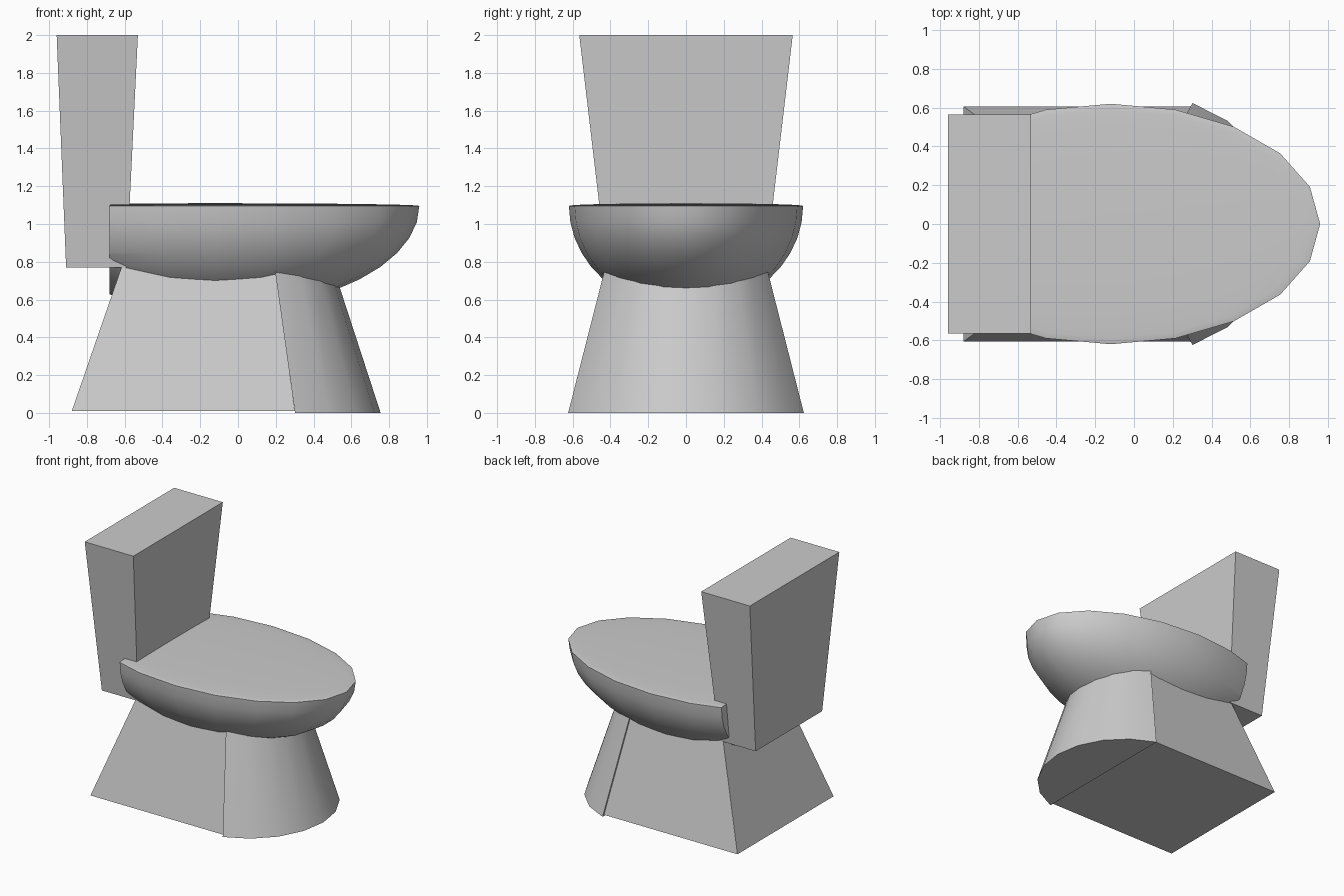
import bpy, bmesh, math
from mathutils import Vector

cube = bpy.data.objects.get("Cube")
if cube:
    bpy.data.objects.remove(cube, do_unlink=True)

# Single grey ceramic
grey = bpy.data.materials.new("grey_ceramic")
grey.use_nodes = True
COLOUR = (0.6, 0.6, 0.6, 1)
grey.diffuse_color = COLOUR
grey.node_tree.nodes["Principled BSDF"].inputs["Base Color"].default_value = COLOUR


def finish(bm, name, smooth_angle=None):
    bmesh.ops.recalc_face_normals(bm, faces=bm.faces)
    mesh = bpy.data.meshes.new(name)
    bm.to_mesh(mesh)
    bm.free()
    mesh.materials.append(grey)
    ob = bpy.data.objects.new(name, mesh)
    bpy.context.collection.objects.link(ob)
    if smooth_angle:
        bpy.ops.object.select_all(action='DESELECT')
        ob.select_set(True)
        bpy.context.view_layer.objects.active = ob
        bpy.ops.object.shade_smooth_by_angle(angle=math.radians(smooth_angle))
    return ob


def loft(name, lower, upper, smooth_angle=None):
    """Closed solid between two matching outlines."""
    bm = bmesh.new()
    a = [bm.verts.new(p) for p in lower]
    b = [bm.verts.new(p) for p in upper]
    bm.faces.new(a)
    bm.faces.new(b)
    for i in range(len(a)):
        j = (i + 1) % len(a)
        bm.faces.new((a[i], a[j], b[j], b[i]))
    return finish(bm, name, smooth_angle)


def rectangle(x0, x1, y, z):
    return [(x0, -y, z), (x1, -y, z), (x1, y, z), (x0, y, z)]


def arc(cx, r, z):
    """Front part of a 20-sided circle, closed by a straight chord."""
    angles = [math.radians(18 * i) for i in range(-4, 5)]
    return [(cx + r * math.cos(t), r * math.sin(t), z) for t in angles]


# Tank and pedestal
loft("tank", rectangle(-0.91, -0.59, 0.42, 0.77), rectangle(-0.96, -0.53, 0.565, 2))
loft("pedestal_back", rectangle(-0.88, 0.30, 0.607, 0.01),
     rectangle(-0.60, 0.187, 0.40, 0.82))
loft("pedestal_front", arc(0.099, 0.656, 0), arc(0.05, 0.428, 0.85), 30)

# Bowl: deep lower half, almost flat domed lid, cut off at the back
bm = bmesh.new()
bmesh.ops.create_uvsphere(bm, u_segments=20, v_segments=20, radius=1)
for v in bm.verts:
    depth = 0.55 if v.co.z < 0 else 0.014
    v.co = Vector((v.co.x * 1.08 - 0.12, v.co.y * 0.62, v.co.z * depth + 1.096))
cut = bmesh.ops.bisect_plane(bm, geom=bm.verts[:] + bm.edges[:] + bm.faces[:],
                             plane_co=(-0.68, 0, 1), plane_no=(-1, 0, 0),
                             clear_outer=True)
edges = [e for e in cut["geom_cut"] if isinstance(e, bmesh.types.BMEdge)]
bmesh.ops.contextual_create(bm, geom=edges)
finish(bm, "bowl", 40)
